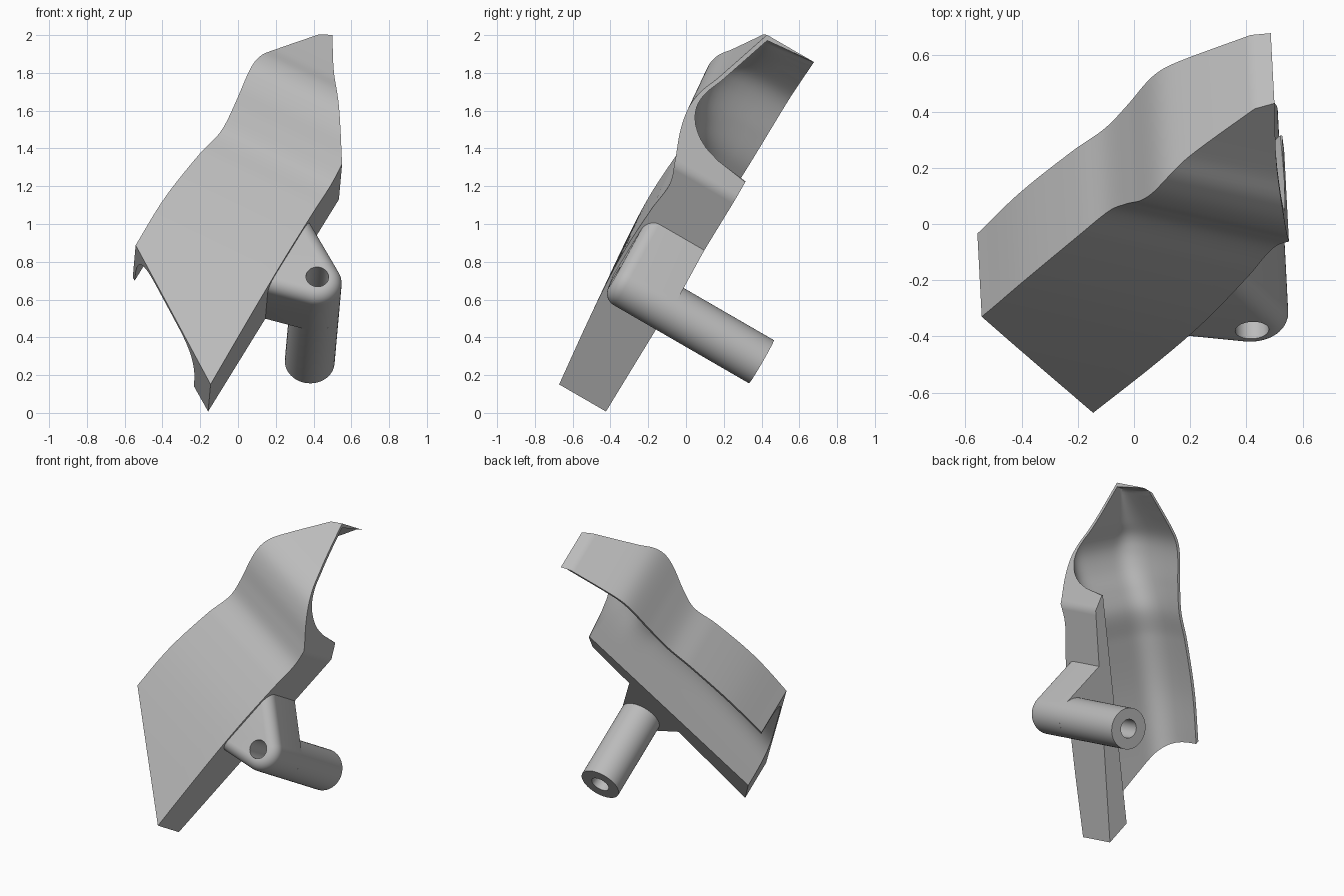
import bpy, bmesh
from math import sin, cos, pi, radians
from mathutils import Vector

cube = bpy.data.objects.get("Cube")
if cube:
    bpy.data.objects.remove(cube, do_unlink=True)

grey = bpy.data.materials.new("plain grey")
grey.use_nodes = True
grey.diffuse_color = (0.5, 0.5, 0.5, 1)
grey.node_tree.nodes["Principled BSDF"].inputs["Base Color"].default_value = (0.5, 0.5, 0.5, 1)

# Tilted frame: s runs along the straight edge, t across it, d from front to back
DEPTH = Vector((-0.045, 0.865, -0.5)).normalized()
RIGHT = Vector((1, 0.052, 0)).normalized()
UP = RIGHT.cross(DEPTH)
BACK = -0.363


def place(s, t, d):
    u = -0.18 + 0.489 * s + 0.872 * t
    v = -0.201 + 0.872 * s - 0.489 * t
    return RIGHT * u + UP * v + DEPTH * d


def curve(pts, x):
    """Smooth curve through the points, read at x."""
    n = len(pts)
    x = min(max(x, pts[0][0]), pts[-1][0])
    i = next(k for k in range(n - 1) if x <= pts[k + 1][0])

    def slope(k):
        a, b = pts[max(k - 1, 0)], pts[min(k + 1, n - 1)]
        return (b[1] - a[1]) / (b[0] - a[0])
    (x0, y0), (x1, y1) = pts[i], pts[i + 1]
    h = x1 - x0
    f = (x - x0) / h
    return (y0 * (1 + 2 * f) * (1 - f) ** 2 + y1 * f * f * (3 - 2 * f)
            + h * f * (1 - f) * (slope(i) * (1 - f) - slope(i + 1) * f))


def finish(bm, name):
    bmesh.ops.remove_doubles(bm, verts=bm.verts, dist=1e-5)
    bmesh.ops.recalc_face_normals(bm, faces=bm.faces)
    me = bpy.data.meshes.new(name)
    bm.to_mesh(me)
    bm.free()
    me.materials.append(grey)
    ob = bpy.data.objects.new(name, me)
    bpy.context.collection.objects.link(ob)
    return ob


def smooth(ob):
    bpy.ops.object.select_all(action='DESELECT')
    ob.select_set(True)
    bpy.context.view_layer.objects.active = ob
    bpy.ops.object.shade_smooth_by_angle(angle=radians(32))


def loft(bm, rings, close_ends=True):
    n = len(rings[0])
    for a, b in zip(rings, rings[1:]):
        for i in range(n):
            j = (i + 1) % n
            bm.faces.new((a[i], a[j], b[j], b[i]))
    if close_ends:
        bm.faces.new(rings[0])
        bm.faces.new(rings[-1])


# Curved shell with a hollow back and a thick straight flange
FRONT = [(0, -0.65), (0.5, -0.702), (0.85, -0.724), (1.19, -0.716), (1.37, -0.702),
         (1.5, -0.742), (1.63, -0.797), (1.74, -0.82), (1.83, -0.805), (1.92, -0.762),
         (2.21, -0.65)]
LEFT = [(0.53, -0.731), (0.85, -0.727), (1.19, -0.692), (1.37, -0.662), (1.55, -0.665),
        (1.74, -0.678), (1.83, -0.668), (1.92, -0.63), (2.166, -0.493)]
CUT_END = [(1.487, 0), (1.742, -0.157), (1.962, -0.3), (2.206, -0.433)]
WALL, SKIN, FLANGE_END, SPLIT = 0.018, 0.024, 1.59, 0.6


def flange_t(s):
    return -0.143 + 0.0506 * s


def inner_depth(s, t):
    top = max(0, min(1, (s - 1.75) / 0.4))
    left_r = 0.2 - 0.17 * top
    lift = 0
    for q, r in ((t - curve(LEFT, s) - WALL, left_r), (flange_t(s) - t, 0.2)):
        x = min(1, max(0, 1 - q / r))
        lift = max(lift, 1 - (1 - x ** 3) ** (1 / 3))
    floor = curve(FRONT, s) + SKIN
    return floor + (BACK - floor) * lift


ROWS, COLS = 80, 28
bm = bmesh.new()
front, back = [], []
for r in range(ROWS + 1):
    v = r / ROWS
    sl = 0.53 + 1.636 * v
    tl = curve(LEFT, sl)
    if v <= SPLIT:
        sr, tr = 1.487 * v / SPLIT, 0
    else:
        sr = 1.487 + 0.719 * (v - SPLIT) / (1 - SPLIT)
        tr = curve(CUT_END, sr)
    open_side = sr > FLANGE_END
    width = tr - tl
    # Fraction of the row where the flange begins
    k = 1.0
    if not open_side:
        for _ in range(6):
            k = (flange_t(sl + (sr - sl) * k) - tl) / width
    w = WALL / width
    fr = [0] + [w + (k - w) * (1 - cos(pi * c / COLS)) / 2 for c in range(COLS + 1)] + [1]
    frow, brow = [], []
    for c, f in enumerate(fr):
        s, t = sl + (sr - sl) * f, tl + width * f
        rim = c < 2 or r == ROWS or (c >= COLS + 1 and not open_side)
        frow.append(bm.verts.new(place(s, t, curve(FRONT, s))))
        brow.append(bm.verts.new(place(s, t, BACK if rim else inner_depth(s, t))))
    front.append(frow)
    back.append(brow)
for r in range(ROWS):
    for grid in (front, back):
        for c in range(COLS + 2):
            bm.faces.new((grid[r][c], grid[r][c + 1], grid[r + 1][c + 1], grid[r + 1][c]))
    for c in (0, -1):
        bm.faces.new((front[r][c], front[r + 1][c], back[r + 1][c], back[r][c]))
for r in (0, -1):
    for c in range(COLS + 2):
        bm.faces.new((front[r][c], front[r][c + 1], back[r][c + 1], back[r][c]))
smooth(finish(bm, "curved_shell"))

# Arm: rounded lug growing from the flange, with a filleted front
CS, CT, R, HOLE, FILLET, ARM_FRONT = 0.829, 0.2, 0.132, 0.06, 0.07, -0.706


def ring(bm, radius, d, n=48):
    return [bm.verts.new(place(CS + radius * cos(2 * pi * i / n),
                               CT + radius * sin(2 * pi * i / n), d)) for i in range(n)]


def arm_ring(bm, inset, d):
    a0, a1 = radians(35), radians(168)
    pts = [(1.151 - 1.22 * inset, -0.03)]
    for i in range(25):
        a = a0 + (a1 - a0) * i / 24
        pts.append((CS + (R - inset) * cos(a), CT + (R - inset) * sin(a)))
    pts.append((0.644 + 1.02 * inset, -0.03))
    return [bm.verts.new(place(s, t, d)) for s, t in pts]


bm = bmesh.new()
rings = [arm_ring(bm, 0, BACK)]
for i in range(9):
    a = pi / 2 * i / 8
    rings.append(arm_ring(bm, FILLET * (1 - cos(a)), ARM_FRONT + FILLET * (1 - sin(a))))
loft(bm, rings)
arm = finish(bm, "arm")

# Bore through the arm
bm = bmesh.new()
loft(bm, [ring(bm, HOLE, -0.9), ring(bm, HOLE, -0.2)])
cutter = finish(bm, "bore_cutter")
cutter.hide_render = True
bpy.context.view_layer.objects.active = arm
mod = arm.modifiers.new("bore", 'BOOLEAN')
mod.operation = 'DIFFERENCE'
mod.solver = 'EXACT'
mod.object = cutter
bpy.ops.object.modifier_apply(modifier=mod.name)
bpy.data.objects.remove(cutter, do_unlink=True)
smooth(arm)

# Hollow peg behind the arm
bm = bmesh.new()
PEG_END = 0.193
tube = [ring(bm, R, BACK), ring(bm, R, PEG_END), ring(bm, HOLE, PEG_END), ring(bm, HOLE, BACK)]
loft(bm, tube + tube[:1], close_ends=False)
smooth(finish(bm, "peg"))
